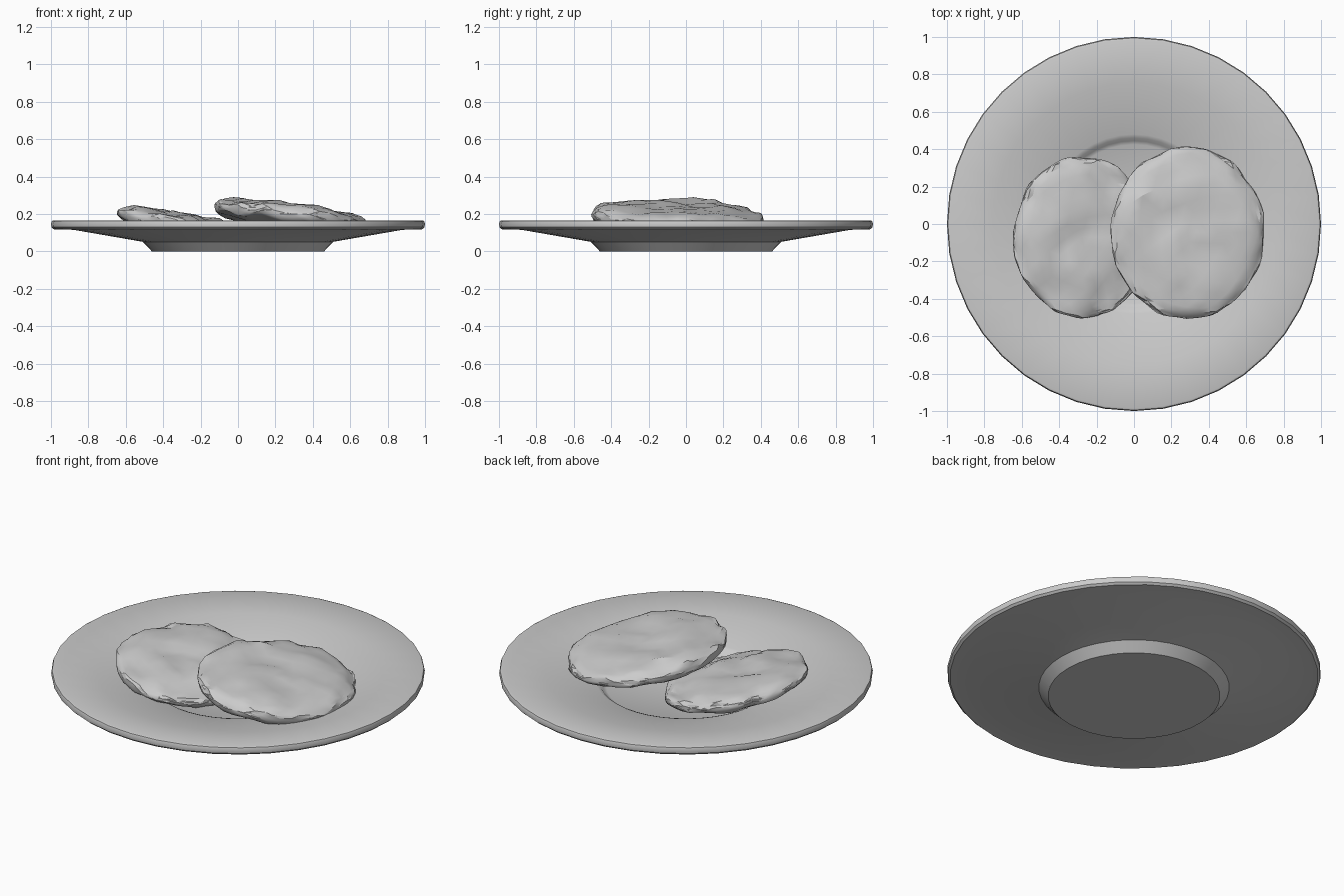
import bpy, bmesh, math
from mathutils import Vector, noise

if "Cube" in bpy.data.objects:
    bpy.data.objects.remove(bpy.data.objects["Cube"])


def finish(name, bm, angle):
    bmesh.ops.recalc_face_normals(bm, faces=bm.faces)
    mesh = bpy.data.meshes.new(name)
    bm.to_mesh(mesh)
    bm.free()
    obj = bpy.data.objects.new(name, mesh)
    bpy.context.collection.objects.link(obj)
    bpy.ops.object.select_all(action='DESELECT')
    obj.select_set(True)
    bpy.context.view_layer.objects.active = obj
    bpy.ops.object.shade_smooth_by_angle(angle=math.radians(angle))
    return obj


def lathe(name, profile, sides):
    bm = bmesh.new()
    verts = [bm.verts.new((r, 0, z)) for r, z in profile]
    edges = [bm.edges.new(p) for p in zip(verts, verts[1:])]
    bmesh.ops.spin(bm, geom=verts + edges, cent=(0, 0, 0), axis=(0, 0, 1),
                   angle=math.tau, steps=sides, use_duplicate=False)
    bmesh.ops.remove_doubles(bm, verts=bm.verts, dist=1e-4)
    return finish(name, bm, 30)


def patty(name, centre, radii, slope, seed):
    """Lumpy flattened disc, sheared so it leans along x and y."""
    bm = bmesh.new()
    bmesh.ops.create_icosphere(bm, subdivisions=4, radius=1)
    offset = Vector((seed, seed * 1.7, 0))
    for v in bm.verts:
        d = v.co.copy()
        # superellipsoid gives a fuller, biscuit-like edge
        p = 2.7
        d /= (math.hypot(d.x, d.y) ** p + abs(d.z) ** p) ** (1 / p)
        sample = Vector((d.x * 2.6, d.y * 2.6, d.z * 0.9)) + offset
        lump = noise.noise(sample)
        fine = noise.noise(sample * 2.3 + Vector((9, 4, 2)))
        grow = 1 + 0.035 * lump + 0.02 * fine
        x, y = d.x * radii[0] * grow, d.y * radii[1] * grow
        z = d.z * radii[2] + 0.022 * lump + 0.014 * fine
        v.co = Vector(centre) + Vector((x, y, z + x * slope[0] + y * slope[1]))
    return finish(name, bm, 25)


# Plate: foot, underside, rim, sloped inside, shallow well
lathe("plate", [
    (0, 0), (0.46, 0), (0.51, 0.052), (0.88, 0.116), (0.985, 0.119),
    (0.997, 0.13), (1.0, 0.148), (0.995, 0.163), (0.985, 0.167),
    (0.755, 0.147), (0.48, 0.095), (0.46, 0.087), (0.445, 0.07),
    (0.425, 0.06), (0, 0.055)], 40)

# Two patties, the right one resting over the edge of the left one
patty("left_patty", (-0.28, -0.07, 0.138), (0.365, 0.43, 0.062), (-0.18, 0), 3.3)
patty("right_patty", (0.285, -0.045, 0.183), (0.41, 0.46, 0.067), (-0.13, -0.03), 7.1)
